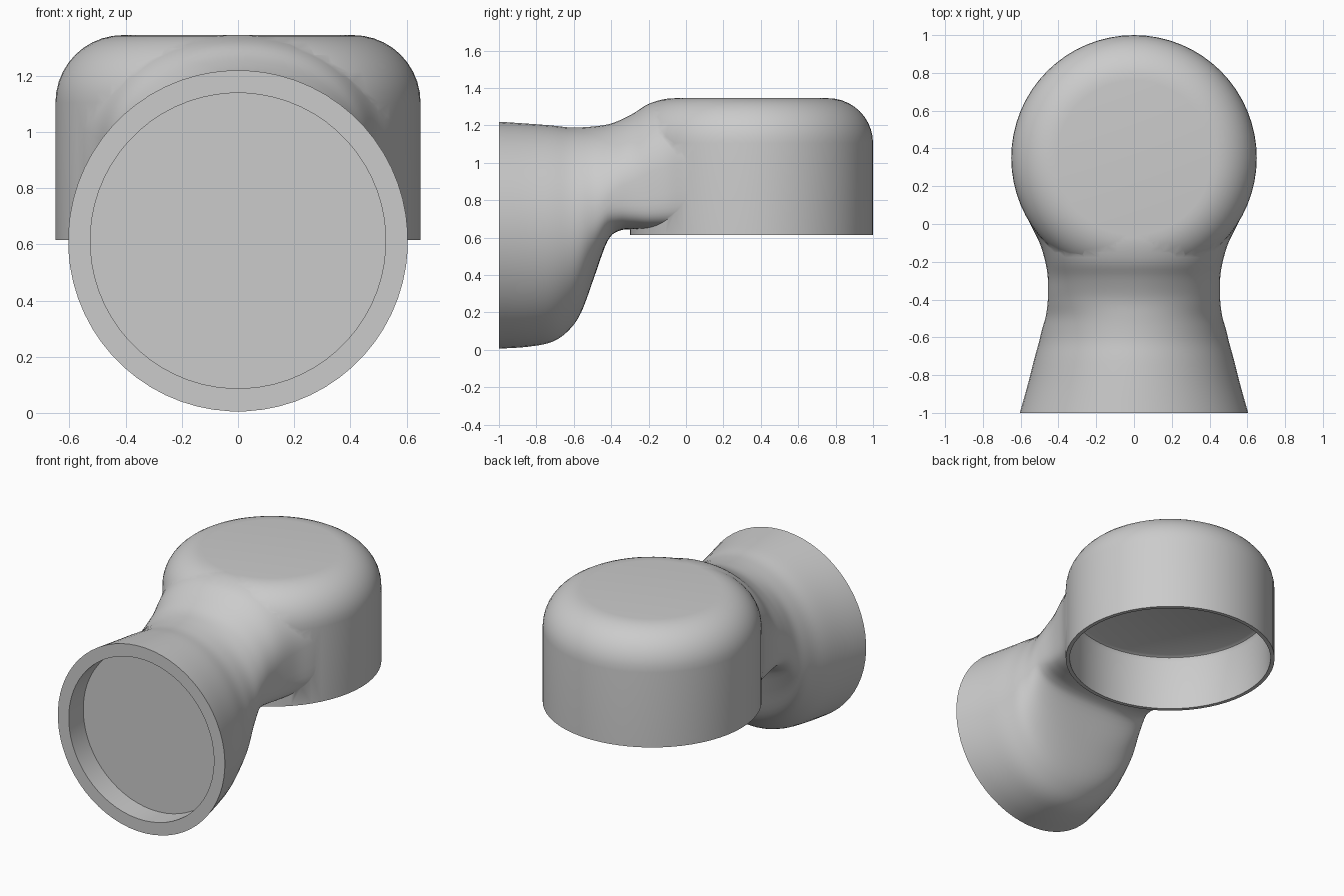
import bpy, bmesh, math
from mathutils import Vector

cube = bpy.data.objects.get("Cube")
if cube:
    bpy.data.objects.remove(cube, do_unlink=True)

grey = bpy.data.materials.new("plain grey")
grey.use_nodes = True
colour = (0.6, 0.6, 0.6, 1)
grey.diffuse_color = colour
grey.node_tree.nodes["Principled BSDF"].inputs["Base Color"].default_value = colour

SIDES = 64
CAP_Y = 0.35


def loft(name, rings):
    """Closed solid skinned over a list of point rings."""
    bm = bmesh.new()
    loops = [[bm.verts.new(p) for p in ring] for ring in rings]
    for a, b in zip(loops, loops[1:]):
        for i in range(SIDES):
            j = (i + 1) % SIDES
            bm.faces.new((a[i], a[j], b[j], b[i]))
    bm.faces.new(loops[0])
    bm.faces.new(loops[-1])
    bmesh.ops.recalc_face_normals(bm, faces=bm.faces)
    mesh = bpy.data.meshes.new(name)
    bm.to_mesh(mesh)
    bm.free()
    mesh.materials.append(grey)
    obj = bpy.data.objects.new(name, mesh)
    bpy.context.collection.objects.link(obj)
    return obj


def upright_ring(r, z):
    turns = [2 * math.pi * i / SIDES for i in range(SIDES)]
    return [(r * math.cos(t), CAP_Y + r * math.sin(t), z) for t in turns]


def power(v, n):
    return math.copysign(abs(v) ** (2 / n), v)


def neck_ring(y, top, bottom, width, middle, n_top, n_bottom):
    """Rounded section whose upper and lower halves differ."""
    ring = []
    for i in range(SIDES):
        t = 2 * math.pi * (i + 0.5) / SIDES
        s, c = math.sin(t), math.cos(t)
        n, h = (n_top, top - middle) if s > 0 else (n_bottom, middle - bottom)
        ring.append((width * power(c, n), y, middle + h * power(s, n)))
    return ring


def smooth_path(keys, steps):
    """Catmull-Rom interpolation of the section settings."""
    keys = [Vector(k) for k in keys]
    out = []
    for i in range(len(keys) - 1):
        p, q = keys[i], keys[i + 1]
        m = (q - keys[i - 1]) / 2 if i else q - p
        n = (keys[i + 2] - p) / 2 if i + 2 < len(keys) else q - p
        for k in range(steps):
            t = k / steps
            out.append(p * (2*t**3 - 3*t*t + 1) + m * (t**3 - 2*t*t + t)
                       + q * (3*t*t - 2*t**3) + n * (t**3 - t*t))
    return out + [keys[-1]]


def boolean(target, tool, operation):
    mod = target.modifiers.new(operation.lower(), 'BOOLEAN')
    mod.object, mod.operation, mod.solver = tool, operation, 'EXACT'
    bpy.ops.object.select_all(action='DESELECT')
    bpy.context.view_layer.objects.active = target
    target.select_set(True)
    bpy.ops.object.modifier_apply(modifier=mod.name)
    bpy.data.objects.remove(tool, do_unlink=True)


# Round cap with a filleted top
R, F, TOP, RIM = 0.65, 0.24, 1.345, 0.615
cap_rings = [upright_ring(R, RIM)]
for k in range(11):
    a = math.pi / 2 * k / 10
    cap_rings.append(upright_ring(R - F + F * math.cos(a), TOP - F + F * math.sin(a)))
body = loft("elbow_body", cap_rings)

# Flared neck: y, top, bottom, half width, middle, top and bottom roundness
sections = [
    (-1, 1.22, .005, .605, .613, 2, 2),
    (-.85, 1.21, .015, .563, .613, 2, 2),
    (-.72, 1.2, .04, .53, .62, 2, 2),
    (-.63, 1.19, .1, .505, .63, 2, 2),
    (-.56, 1.19, .2, .488, .66, 2, 2.1),
    (-.49, 1.195, .39, .468, .72, 2, 2.3),
    (-.42, 1.205, .58, .458, .8, 2, 3),
    (-.36, 1.225, .635, .455, .85, 2, 4),
    (-.28, 1.265, .645, .457, .88, 2.1, 5),
    (-.2, 1.315, .645, .47, .92, 2.2, 6),
    (-.1, 1.343, .645, .5, .95, 2.3, 6),
    (0, 1.343, .645, .55, .98, 2.4, 6),
    (.1, 1.34, .645, .592, 1, 2.4, 6),
]
neck = loft("neck", [neck_ring(*s) for s in smooth_path(sections, 4)])
boolean(body, neck, 'UNION')

# Socket under the cap, with a small fillet at its ceiling
socket = loft("cap_socket", [upright_ring(.625, .5), upright_ring(.625, .95),
                             upright_ring(.615, .975), upright_ring(.595, .985)])
boolean(body, socket, 'DIFFERENCE')

# Shallow socket in the front mouth
mouth = loft("mouth_socket", [neck_ring(y, 1.139, .087, .526, .613, 2, 2)
                              for y in (-1.1, -.85)])
boolean(body, mouth, 'DIFFERENCE')

bpy.ops.object.shade_smooth_by_angle(angle=math.radians(35))
